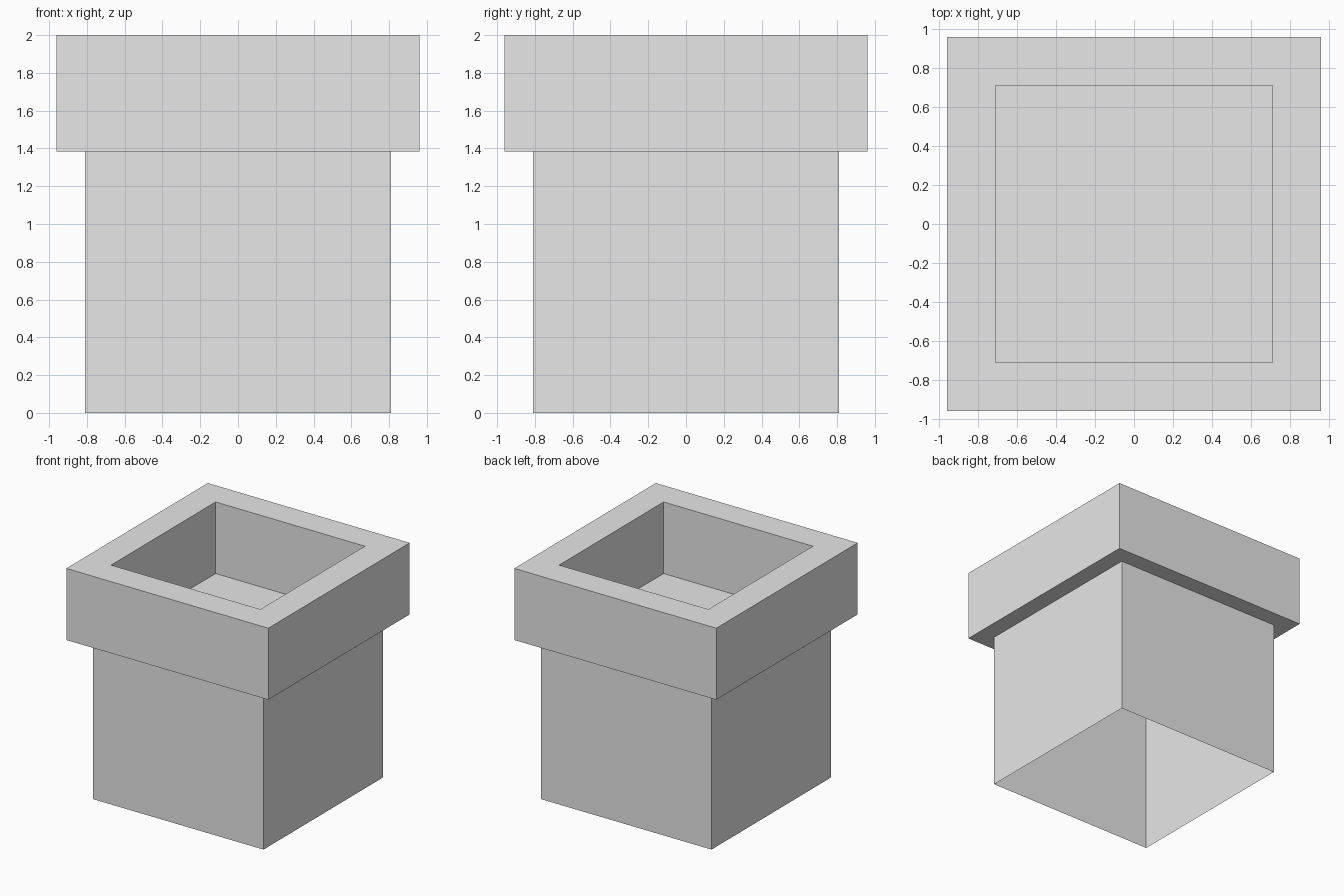
import bpy
import bmesh

cube = bpy.data.objects.get("Cube")
if cube:
    bpy.data.objects.remove(cube, do_unlink=True)

grey = bpy.data.materials.new("light_grey")
grey.use_nodes = True
colour = (0.8, 0.8, 0.8, 1)
grey.diffuse_color = colour
grey.node_tree.nodes["Principled BSDF"].inputs["Base Color"].default_value = colour

BODY, LIP, PIT = 0.81, 0.96, 0.71
SHOULDER, TOP = 1.385, 2.0


def square_loop(bm, half, z):
    corners = ((-1, -1), (1, -1), (1, 1), (-1, 1))
    return [bm.verts.new((x * half, y * half, z)) for x, y in corners]


def loft(name, profile, cap_end=False):
    """Skin square sections, given as (half width, height), into one shell."""
    bm = bmesh.new()
    loops = [square_loop(bm, half, z) for half, z in profile]
    for low, high in zip(loops, loops[1:]):
        for i in range(4):
            j = (i + 1) % 4
            bm.faces.new((low[i], low[j], high[j], high[i]))
    if cap_end:
        bm.faces.new(loops[-1])
    mesh = bpy.data.meshes.new(name)
    bm.to_mesh(mesh)
    bm.free()
    mesh.materials.append(grey)
    obj = bpy.data.objects.new(name, mesh)
    bpy.context.collection.objects.link(obj)
    return obj


# Hollow body, open underneath
loft("body", [(BODY, 0), (BODY, SHOULDER)])

# Overhanging lip with a sunken square pit
loft("lip", [(BODY, SHOULDER), (LIP, SHOULDER), (LIP, TOP),
             (PIT, TOP), (PIT, SHOULDER)], cap_end=True)
